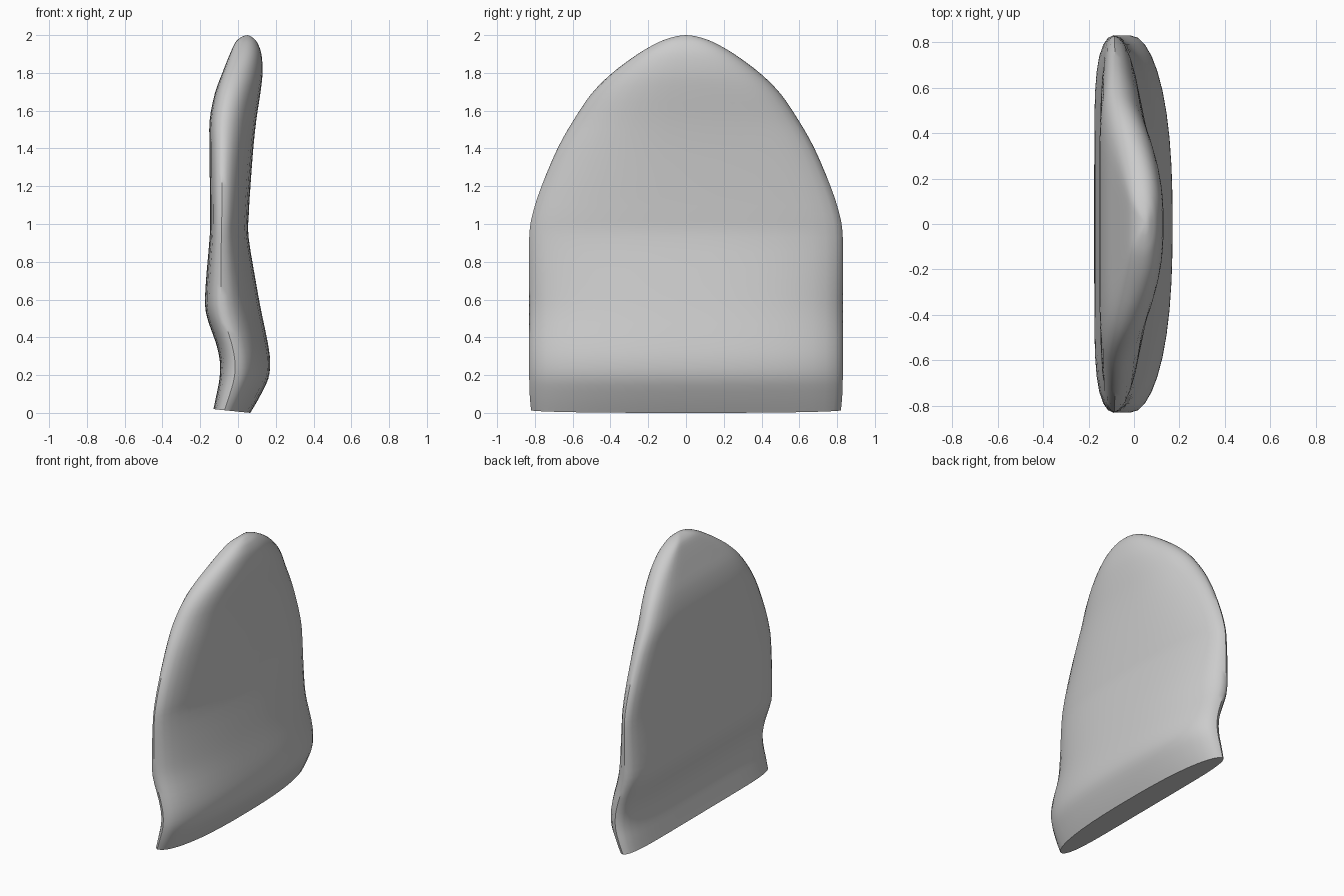
import bpy, bmesh, math

if "Cube" in bpy.data.objects:
    bpy.data.objects.remove(bpy.data.objects["Cube"])

# Side profile and outline: height, back x, front x, half width
ROWS = [
    (0.000, -0.130, 0.065, 0.820), (0.080, -0.115, 0.112, 0.827),
    (0.180, -0.098, 0.160, 0.830), (0.270, -0.096, 0.170, 0.830),
    (0.370, -0.117, 0.158, 0.830), (0.530, -0.170, 0.125, 0.830),
    (0.680, -0.171, 0.097, 0.830), (0.930, -0.150, 0.056, 0.830),
    (1.050, -0.147, 0.057, 0.813), (1.200, -0.149, 0.066, 0.765),
    (1.400, -0.151, 0.081, 0.680), (1.550, -0.150, 0.097, 0.595),
    (1.690, -0.123, 0.118, 0.500), (1.800, -0.083, 0.130, 0.390),
    (1.900, -0.043, 0.124, 0.255), (1.960, -0.015, 0.102, 0.150),
    (1.985, 0.010, 0.080, 0.085), (1.996, 0.032, 0.064, 0.040),
]
SUB, HALF = 3, 20


def spline(a, b, c, d, t):
    return 0.5 * (2*b + (c - a)*t + (2*a - 5*b + 4*c - d)*t*t + (3*b - a - 3*c + d)*t**3)


def levels():
    n = len(ROWS)
    for i in range(n - 1):
        pts = [ROWS[min(max(i + k, 0), n - 1)] for k in (-1, 0, 1, 2)]
        for j in range(SUB):
            yield [spline(*v, j / SUB) for v in zip(*pts)]
    yield ROWS[-1]


bm = bmesh.new()
rings = []
for z, back, front, w in levels():
    rim = back + (front - back) * (0.3 + 0.2 * max(0, (z - 1.8) / 0.2))
    ring = []
    for k in range(2 * HALF):
        a = math.pi * k / HALF
        s = abs(math.cos(a))
        # Front bulges, back is nearly flat with a rounded edge
        if k <= HALF:
            x = rim + (front - rim) * math.sqrt(max(0, 1 - s**2.5))
        else:
            x = rim + (back - rim) * math.sqrt(max(0, 1 - s**7))
        tilt = 0.02 * (front - x) / (front - back) * max(0, 1 - z / 0.2)
        ring.append(bm.verts.new((x, w * math.cos(a), z + tilt)))
    rings.append(ring)

# Skin, flat base and closed tip
N = 2 * HALF
for lo, hi in zip(rings, rings[1:]):
    for k in range(N):
        bm.faces.new((lo[k], lo[(k + 1) % N], hi[(k + 1) % N], hi[k]))
bm.faces.new(rings[0])
tip = bm.verts.new((0.05, 0, 2.0))
for k in range(N):
    bm.faces.new((rings[-1][k], rings[-1][(k + 1) % N], tip))
bmesh.ops.recalc_face_normals(bm, faces=bm.faces)

mesh = bpy.data.meshes.new("back_cushion")
bm.to_mesh(mesh)
bm.free()
cushion = bpy.data.objects.new("back_cushion", mesh)
bpy.context.collection.objects.link(cushion)
bpy.context.view_layer.objects.active = cushion
cushion.select_set(True)
bpy.ops.object.shade_smooth_by_angle(angle=math.radians(40))
